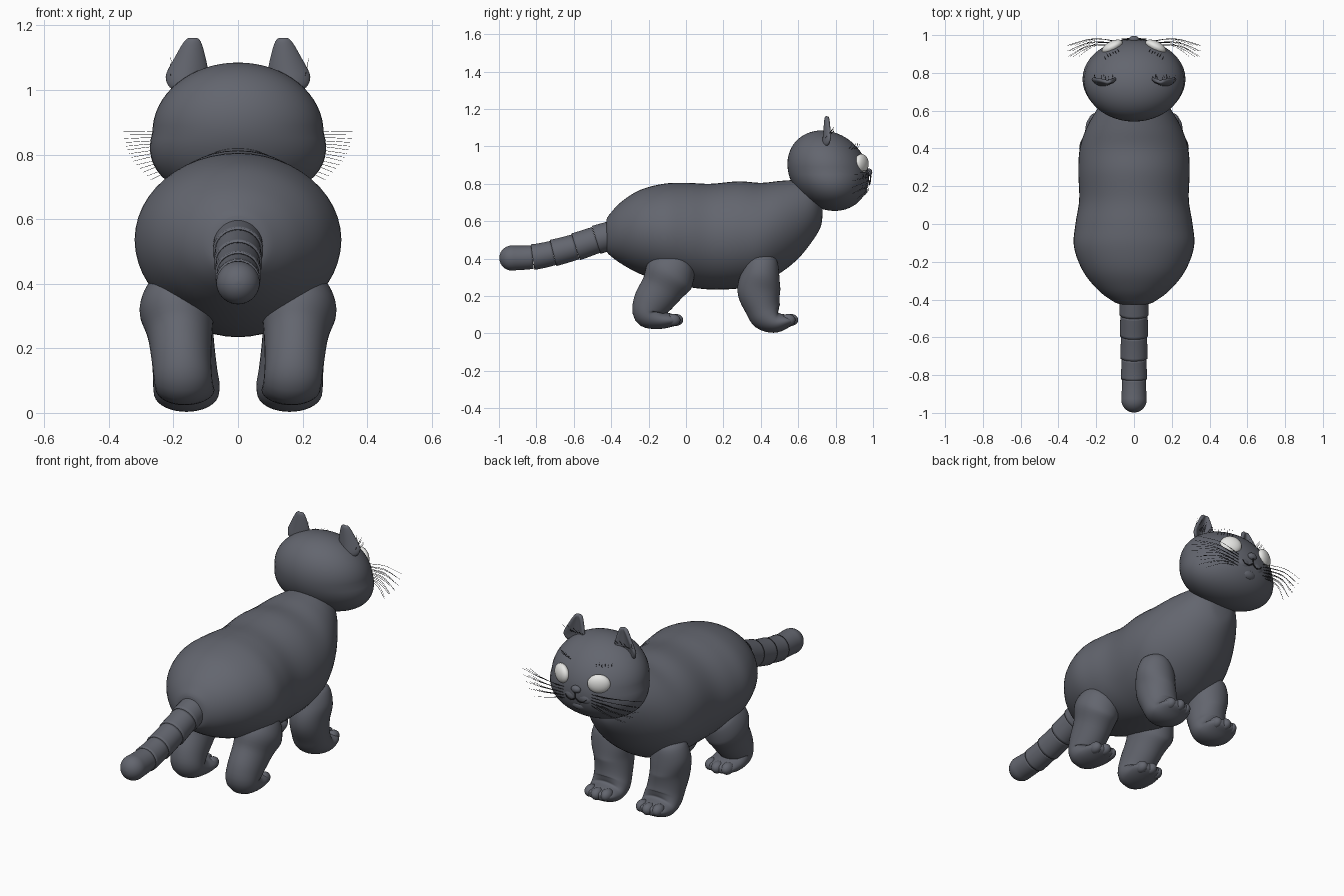
import bpy, bmesh, math, random
from mathutils import Vector, Matrix

random.seed(4)
cube = bpy.data.objects.get("Cube")
if cube:
    bpy.data.objects.remove(cube, do_unlink=True)


def material(name, rgb):
    m = bpy.data.materials.new(name)
    m.use_nodes = True
    m.diffuse_color = (*rgb, 1)
    m.node_tree.nodes["Principled BSDF"].inputs["Base Color"].default_value = (*rgb, 1)
    return m


FUR = material("slate fur", (0.125, 0.132, 0.158))
WHITE = material("eye white", (0.8, 0.8, 0.78))
DARK = material("dark hair", (0.03, 0.03, 0.035))
SIDES = (("left", 1), ("right", -1))


def finish(bm, name, mat):
    bmesh.ops.recalc_face_normals(bm, faces=bm.faces)
    me = bpy.data.meshes.new(name)
    bm.to_mesh(me)
    bm.free()
    me.materials.append(mat)
    me.shade_smooth()
    ob = bpy.data.objects.new(name, me)
    bpy.context.collection.objects.link(ob)
    return ob


def spline(pts, steps):
    """Catmull-Rom samples through rows of numbers."""
    p = [Vector(q) for q in pts]
    p = [p[0]] + p + [p[-1]]
    out = []
    for i in range(1, len(p) - 2):
        a, b, c, d = p[i - 1:i + 3]
        for k in range(steps):
            t = k / steps
            out.append(b + (c - a) * t / 2 + (a * 2 - b * 5 + c * 4 - d) * t * t / 2
                       + (b * 3 - a - c * 3 + d) * t ** 3 / 2)
    return out + [p[-1]]


def tube(name, pts, mat, upright=False, steps=5, n=36):
    """Loft of ellipses; rows are x, y, z, half width, half depth."""
    rows = spline([Vector(q) for q in pts], steps)
    bm = bmesh.new()
    rings = []
    for i, r in enumerate(rows):
        a, b = rows[max(i - 1, 0)], rows[min(i + 1, len(rows) - 1)]
        d = Vector((0, 1, 0)) if upright else Vector((0, b[1] - a[1], b[2] - a[2])).normalized()
        nrm = Vector((0, -d.z, d.y))
        c = Vector(r[:3])
        ring = []
        for k in range(n):
            t = math.tau * k / n
            off = Vector((max(r[3], .003) * math.cos(t), 0, 0)) + nrm * max(r[4], .003) * math.sin(t)
            ring.append(bm.verts.new(c + off))
        rings.append(ring)
    for a, b in zip(rings, rings[1:]):
        for k in range(n):
            bm.faces.new((a[k], a[(k + 1) % n], b[(k + 1) % n], b[k]))
    bm.faces.new(rings[0])
    bm.faces.new(rings[-1])
    return finish(bm, name, mat)


def ball(name, loc, radii, mat, turn=0):
    bm = bmesh.new()
    m = Matrix.Translation(loc) @ Matrix.Rotation(turn, 4, "Z") @ Matrix.Diagonal((*radii, 1))
    bmesh.ops.create_uvsphere(bm, u_segments=24, v_segments=16, radius=1, matrix=m)
    return finish(bm, name, mat)


def hairs(name, strands, mat, width):
    """Thin rounded strands swept along point lists."""
    cu = bpy.data.curves.new(name, "CURVE")
    cu.dimensions = "3D"
    cu.bevel_depth = width
    cu.bevel_resolution = 1
    for pts in strands:
        s = cu.splines.new("POLY")
        rows = spline(pts, 4)
        s.points.add(len(rows) - 1)
        for i, r in enumerate(rows):
            s.points[i].co = (*r, 1)
            s.points[i].radius = 1 - .6 * i / len(rows) if mat == DARK else 1
    cu.materials.append(mat)
    ob = bpy.data.objects.new(name, cu)
    bpy.context.collection.objects.link(ob)
    return ob


# Body: rump at -y, chest at +y
stations = [(-.425, .61, .44, .07), (-.41, .635, .42, .11), (-.35, .70, .375, .19), (-.25, .765, .32, .27),
            (-.12, .80, .275, .318), (0, .805, .25, .31), (.13, .80, .235, .29), (.28, .813, .24, .295),
            (.4, .805, .265, .287), (.5, .815, .32, .255), (.6, .82, .40, .20), (.68, .81, .5, .14),
            (.72, .76, .57, .08), (.73, .7, .63, .03)]
tube("body", [(0, y, (t + b) / 2, w, (t - b) / 2) for y, t, b, w in stations], FUR, upright=True, n=48)

# Tail in five overlapping segments
path = spline([(0, -.38, .53, .078), (0, -.48, .5, .075), (0, -.59, .463, .072),
               (0, -.71, .43, .069), (0, -.82, .408, .066), (0, -.93, .403, .064)], 4)
for i in range(5):
    part = path[i * 4:i * 4 + 5]
    rows = [(*p[:3], p[3] + .0015 * (k - 2), p[3] + .0015 * (k - 2)) for k, p in enumerate(part)]
    if i == 4:
        for k in range(1, 7):
            a = k * math.pi / 12
            r = .067 * math.cos(a)
            rows.append((0, -.93 - .068 * math.sin(a), .403 + .005 * math.sin(a), r, r))
    tube(f"tail_segment_{i + 1}", rows, FUR, steps=2)

# Legs and toes
hind = [(.17, .0, .41, .03, .03), (.18, -.02, .39, .09, .09), (.19, -.08, .32, .115, .135),
        (.18, -.13, .24, .1, .115), (.175, -.185, .16, .092, .1), (.17, -.2, .105, .09, .08),
        (.165, -.145, .075, .09, .053), (.16, -.08, .07, .085, .036), (.16, -.04, .07, .06, .022),
        (.16, -.03, .07, .01, .01)]
fore = [(.19, .41, .42, .02, .02), (.19, .41, .40, .075, .075), (.185, .4, .32, .105, .1),
        (.175, .39, .23, .1, .115), (.165, .41, .14, .1, .095), (.16, .435, .09, .103, .085),
        (.16, .48, .06, .1, .058), (.16, .54, .065, .09, .036), (.16, .575, .07, .06, .022),
        (.16, .585, .07, .01, .01)]
for side, s in SIDES:
    for name, leg, toe_y in (("hind", hind, -.055), ("front", fore, .56)):
        tube(f"{side}_{name}_leg", [(s * r[0], *r[1:]) for r in leg], FUR)
        for k in (-1, 0, 1):
            ball(f"{side}_{name}_toe_{k + 2}", (s * .16 + k * .05, toe_y - .015 * abs(k), .072),
                 (.03, .04, .032), FUR)


# Head: sphere widened at the cheeks
def cheek(w):
    return .265 * (1 - .25 * w if w < 0 else 1)


def face(x, z, lift=0):
    w = (z - .87) / .215
    v = math.sqrt(max(0, 1 - w * w - (x / cheek(w)) ** 2))
    return Vector((x, .76 + .215 * v - .035 * w + lift, z))


bm = bmesh.new()
bmesh.ops.create_uvsphere(bm, u_segments=48, v_segments=32, radius=1)
for v in bm.verts:
    x, y, z = v.co
    v.co = (x * cheek(z), .76 + .215 * y - .035 * z, .87 + .215 * z)
finish(bm, "head", FUR)
ball("nose", (0, .978, .862), (.028, .018, .02), FUR)
ball("chin", (0, .94, .765), (.05, .03, .03), FUR)
hairs("mouth", [[(0, .988, .845), (0, .987, .815)]]
      + [[face(s * x, z, .008) for x, z in ((0, .815), (.025, .798), (.05, .803), (.065, .82))]
         for s in (1, -1)], DARK, .004)

for side, s in SIDES:
    ball(f"{side}_muzzle", (s * .04, .94, .815), (.058, .038, .042), FUR)
    ball(f"{side}_eye", face(s * .115, .907, -.006), (.06, .03, .052), WHITE, -s * .48)

    # Cupped ear, open towards the face
    bm = bmesh.new()
    grid = []
    for z, cx, hw, y in ((1.0, .165, .045, .735), (1.035, .162, .066, .737), (1.06, .155, .064, .74),
                         (1.1, .148, .047, .744), (1.14, .142, .03, .748), (1.162, .139, .014, .752)):
        grid.append([bm.verts.new((s * (cx + u * hw), y + .035 * u * u * hw / .065, z))
                     for u in (-1, -.5, 0, .5, 1)])
    for a, b in zip(grid, grid[1:]):
        for k in range(4):
            bm.faces.new((a[k], a[k + 1], b[k + 1], b[k]))
    ear = finish(bm, f"{side}_ear", FUR)
    sol = ear.modifiers.new("thickness", "SOLIDIFY")
    sol.thickness, sol.offset = .022, 0
    ear.modifiers.new("rounding", "SUBSURF").levels = 2

    # Whiskers, brow hairs and ear tufts
    strands = []
    for i in range(14):
        t = i / 13
        a = face(s * (.085 + .05 * (i % 3) / 2), .85 - .07 * t)
        reach = .355 - .085 * t ** 2
        end = Vector((s * reach, .945 - .03 * (i % 3), .872 - .15 * t))
        strands.append([a, (a + end) / 2 + Vector((0, .025, .008)), end])
    hairs(f"{side}_whiskers", strands, DARK, .0013)
    strands = []
    for i in range(6):
        a = face(s * (.08 + .014 * i), .985 + .004 * (i % 2))
        strands.append([a, a + Vector((s * .006, .012, .012)), a + Vector((s * .012, .016, .028))])
    hairs(f"{side}_brow_hairs", strands, DARK, .0011)
    strands = []
    for i in range(9):
        a = Vector((s * (.105 + .013 * i), .745, 1.045))
        tip = Vector((s * random.uniform(-.015, .015), .045, random.uniform(.03, .06)))
        strands.append([a, a + tip * .6, a + tip])
    hairs(f"{side}_ear_tuft", strands, DARK, .0011)
